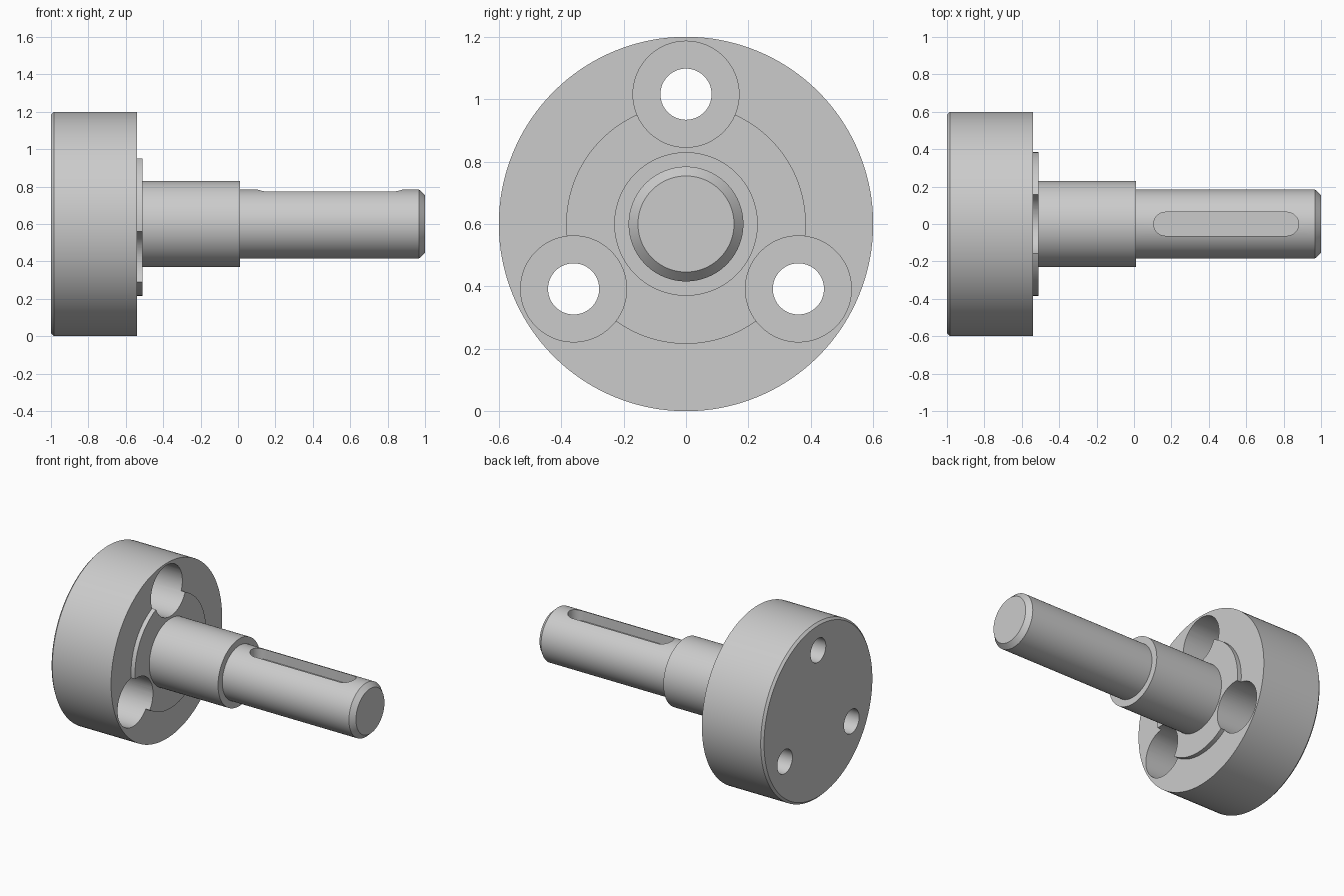
import bpy, bmesh
from math import pi, sin, cos, radians

if "Cube" in bpy.data.objects:
    bpy.data.objects.remove(bpy.data.objects["Cube"])

AXIS_Z = 0.6


def make_object(name, bm):
    bmesh.ops.recalc_face_normals(bm, faces=bm.faces[:])
    mesh = bpy.data.meshes.new(name)
    bm.to_mesh(mesh)
    bm.free()
    obj = bpy.data.objects.new(name, mesh)
    bpy.context.collection.objects.link(obj)
    return obj


def turned(name, profile, y=0.0, z=AXIS_Z, n=128):
    """Solid of revolution about an x-parallel axis; profile is (x, radius)."""
    bm = bmesh.new()
    rings = [[bm.verts.new((x, y + r * sin(2 * pi * i / n), z + r * cos(2 * pi * i / n)))
              for i in range(n)] for x, r in profile]
    for a, b in zip(rings, rings[1:]):
        for i in range(n):
            j = (i + 1) % n
            bm.faces.new((a[i], a[j], b[j], b[i]))
    bm.faces.new(rings[0])
    bm.faces.new(rings[-1])
    return make_object(name, bm)


def slot(name, x0, x1, r, z0, z1, n=24):
    """Round-ended prism along x."""
    pts = [(x1 - r + r * sin(pi * i / n), r * cos(pi * i / n)) for i in range(n + 1)]
    pts += [(x0 + r - r * sin(pi * i / n), -r * cos(pi * i / n)) for i in range(n + 1)]
    bm = bmesh.new()
    base = bm.faces.new([bm.verts.new((x, y, z0)) for x, y in pts])
    ext = bmesh.ops.extrude_face_region(bm, geom=[base])
    top = [v for v in ext["geom"] if isinstance(v, bmesh.types.BMVert)]
    bmesh.ops.translate(bm, verts=top, vec=(0, 0, z1 - z0))
    return make_object(name, bm)


# Flange, raised boss, shoulder and chamfered shaft turned as one piece
body = turned("flanged_shaft", [
    (-1.0, 0.585), (-0.985, 0.6), (-0.54, 0.6),
    (-0.54, 0.384), (-0.51, 0.384), (-0.51, 0.23),
    (0.01, 0.23), (0.01, 0.184), (0.968, 0.184), (1.0, 0.154)])

# Three counterbored bolt holes
cutters = []
for k, deg in enumerate((90, 210, 330)):
    a = radians(deg)
    cutters.append(turned(f"bolt_hole_cutter_{k + 1}", [
        (-1.1, 0.082), (-0.79, 0.082), (-0.79, 0.17), (-0.4, 0.17)],
        y=0.416 * cos(a), z=AXIS_Z + 0.416 * sin(a), n=64))

# Keyway in the top of the shaft
cutters.append(slot("keyway_cutter", 0.105, 0.88, 0.063, AXIS_Z + 0.105, AXIS_Z + 0.3))

bpy.context.view_layer.objects.active = body
for c in cutters:
    c.hide_render = True
    mod = body.modifiers.new(c.name, "BOOLEAN")
    mod.operation = "DIFFERENCE"
    mod.solver = "EXACT"
    mod.object = c
    bpy.ops.object.modifier_apply(modifier=mod.name)
    bpy.data.objects.remove(c, do_unlink=True)

# Smooth curved faces, crisp machined edges
bpy.ops.object.select_all(action="DESELECT")
body.select_set(True)
bpy.ops.object.shade_smooth_by_angle(angle=radians(30))
